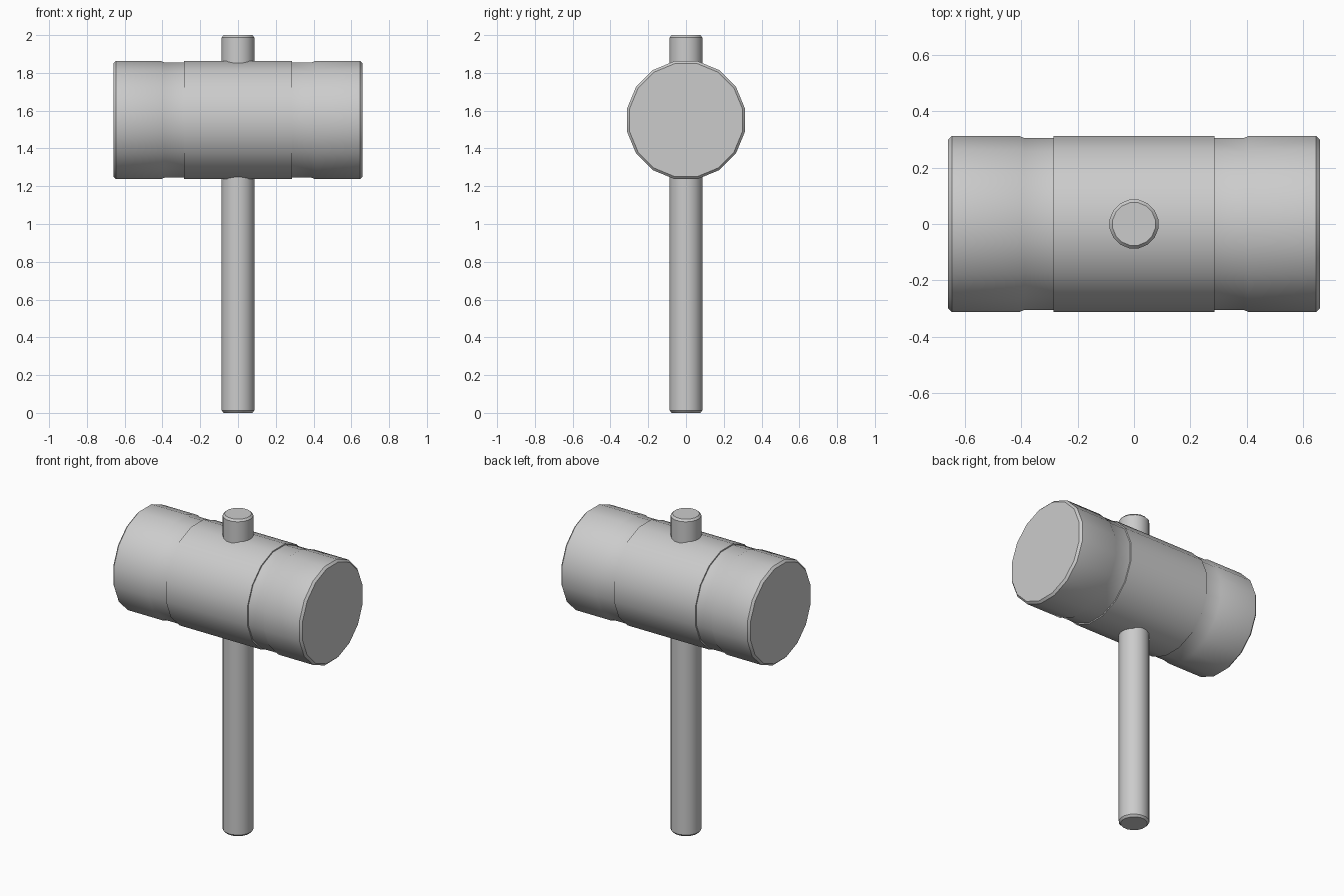
import bpy, bmesh
from math import sin, cos, pi, radians

if "Cube" in bpy.data.objects:
    bpy.data.objects.remove(bpy.data.objects["Cube"])

def lathe(name, profile, sides, to_world, sharp=35):
    """Spin (position, radius) pairs around an axis and cap both ends."""
    bm = bmesh.new()
    rings = []
    for t, r in profile:
        ring = []
        for i in range(sides):
            a = 2 * pi * (i + 0.5) / sides
            ring.append(bm.verts.new(to_world(t, r * cos(a), r * sin(a))))
        rings.append(ring)
    for a, b in zip(rings, rings[1:]):
        for i in range(sides):
            j = (i + 1) % sides
            bm.faces.new((a[i], a[j], b[j], b[i]))
    bm.faces.new(rings[0])
    bm.faces.new(rings[-1])
    bmesh.ops.recalc_face_normals(bm, faces=bm.faces)
    mesh = bpy.data.meshes.new(name)
    bm.to_mesh(mesh)
    bm.free()
    obj = bpy.data.objects.new(name, mesh)
    bpy.context.collection.objects.link(obj)
    bpy.ops.object.select_all(action='DESELECT')
    obj.select_set(True)
    bpy.context.view_layer.objects.active = obj
    bpy.ops.object.shade_smooth_by_angle(angle=radians(sharp))
    return obj

# Mallet head: wide barrel with two shallow grooves and bevelled rims
R = 0.318
half = [(0.285, R), (0.286, R - 0.007), (0.39, R - 0.007),
        (0.405, R), (0.647, R), (0.66, R - 0.013)]
head_profile = [(-x, r) for x, r in reversed(half)] + half
lathe("mallet_head", head_profile, 16, lambda t, u, v: (t, u, 1.55 + v))

# Handle: straight round shaft running through the head
handle_profile = [(0, 0.077), (0.012, 0.088), (1.988, 0.088), (2.0, 0.077)]
lathe("handle", handle_profile, 16, lambda t, u, v: (u, v, t))
